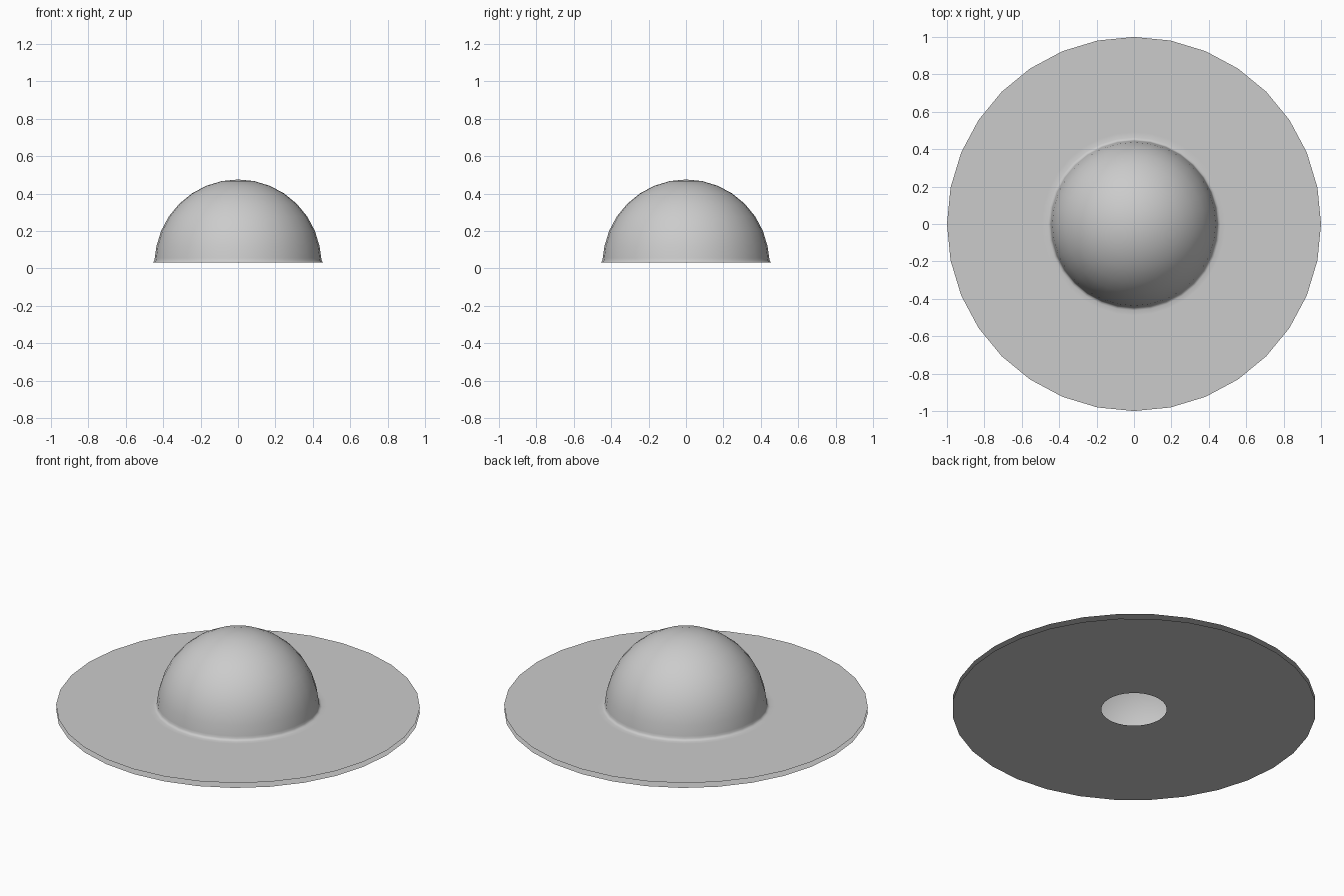
import bpy
import bmesh
from math import sin, cos, pi

cube = bpy.data.objects.get("Cube")
if cube:
    bpy.data.objects.remove(cube, do_unlink=True)

SIDES = 32
BRIM_Z = 0.03
DOME_R = 0.445

grey = bpy.data.materials.new("plain grey")
colour = (0.6, 0.6, 0.6, 1.0)
grey.diffuse_color = colour
grey.use_nodes = True
grey.node_tree.nodes["Principled BSDF"].inputs["Base Color"].default_value = colour


def lathe(name, profile):
    """Turn a (radius, height) profile around z; outward faces for a profile running down and out."""
    bm = bmesh.new()
    rings = []
    for r, z in profile:
        if r == 0:
            rings.append([bm.verts.new((0, 0, z))] * SIDES)
        else:
            rings.append([bm.verts.new((r * cos(2 * pi * i / SIDES), r * sin(2 * pi * i / SIDES), z))
                          for i in range(SIDES)])
    for a, b in zip(rings, rings[1:]):
        for i in range(SIDES):
            j = (i + 1) % SIDES
            corners = list(dict.fromkeys((a[i], b[i], b[j], a[j])))
            bm.faces.new(corners).smooth = True
    mesh = bpy.data.meshes.new(name)
    bm.to_mesh(mesh)
    bm.free()
    mesh.materials.append(grey)
    obj = bpy.data.objects.new(name, mesh)
    bpy.context.collection.objects.link(obj)
    return obj


# Dome flowing through a small flare into the flat brim
dome = [(DOME_R * sin(k * pi / 16), BRIM_Z + DOME_R * cos(k * pi / 16)) for k in range(8)]
dome[0] = (0, BRIM_Z + DOME_R)
flare = [(DOME_R, 0.055), (0.447, 0.042), (0.452, 0.034), (0.462, BRIM_Z)]
lathe("dome_and_brim", dome + flare + [(0.49, BRIM_Z), (1, BRIM_Z)])

# Separate underside plate with a round opening, facing down
lathe("underside_plate", [(1, 0), (0.18, 0)])
